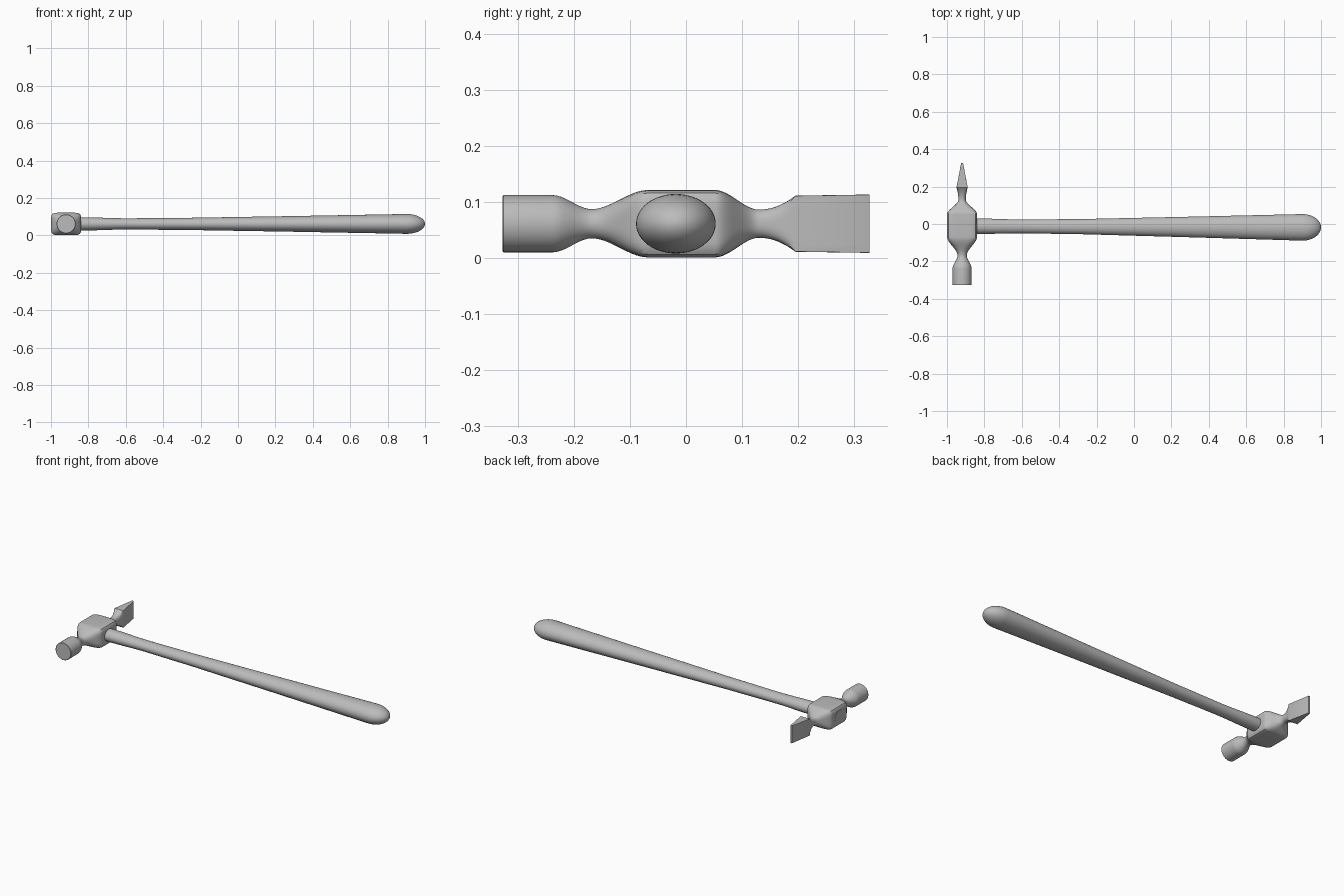
import bpy
import bmesh
from math import sin, cos, pi, radians, sqrt

cube = bpy.data.objects.get("Cube")
if cube:
    bpy.data.objects.remove(cube)

grey = bpy.data.materials.new("plain grey")
grey.use_nodes = True
grey.diffuse_color = (0.5, 0.5, 0.5, 1)
grey.node_tree.nodes["Principled BSDF"].inputs["Base Color"].default_value = (0.5, 0.5, 0.5, 1)

SIDES = 48
MID_Z = 0.061


def outline(a, b, squareness):
    """Superellipse section: squareness 0 is an ellipse, 1 is a rectangle."""
    n = 2 / max(1 - squareness, 0.02)
    points = []
    for i in range(SIDES):
        c, s = cos(2 * pi * i / SIDES), sin(2 * pi * i / SIDES)
        k = (abs(c) ** n + abs(s) ** n) ** (-1 / n)
        points.append((a * c * k, b * s * k))
    return points


def loft(name, rings):
    """Skin a list of closed rings and cap both ends."""
    bm = bmesh.new()
    loops = [[bm.verts.new(p) for p in ring] for ring in rings]
    for low, high in zip(loops, loops[1:]):
        for i in range(SIDES):
            j = (i + 1) % SIDES
            bm.faces.new((low[i], low[j], high[j], high[i]))
    bm.faces.new(loops[0][::-1])
    bm.faces.new(loops[-1])
    bmesh.ops.recalc_face_normals(bm, faces=bm.faces)
    mesh = bpy.data.meshes.new(name)
    bm.to_mesh(mesh)
    bm.free()
    mesh.materials.append(grey)
    obj = bpy.data.objects.new(name, mesh)
    bpy.context.collection.objects.link(obj)
    bpy.ops.object.select_all(action="DESELECT")
    obj.select_set(True)
    bpy.context.view_layer.objects.active = obj
    bpy.ops.object.shade_smooth_by_angle(angle=radians(32))
    return obj


def linear(t):
    return t


def ease(t):
    return t * t * (3 - 2 * t)


def flare(t):
    return t * t


def blend(stations):
    """Fill in sections between stations, each with its own easing."""
    rows = [stations[0][0]]
    for (start, _, _), (end, curve, steps) in zip(stations, stations[1:]):
        for k in range(1, steps + 1):
            t = k / steps
            e = curve(t)
            rows.append([start[0] + (end[0] - start[0]) * t]
                        + [p + (q - p) * e for p, q in zip(start[1:], end[1:])])
    return rows


# Head: y, half width, half height, squareness
head = blend([
    ((-0.327, 0.049, 0.049, 0), linear, 1),
    ((-0.325, 0.051, 0.051, 0), linear, 1),
    ((-0.238, 0.051, 0.051, 0), linear, 1),
    ((-0.168, 0.025, 0.026, 0), ease, 10),
    ((-0.068, 0.08, 0.06, 0.72), ease, 14),
    ((0.052, 0.08, 0.06, 0.72), linear, 2),
    ((0.13, 0.02, 0.025, 0.1), ease, 14),
    ((0.195, 0.03, 0.05, 0.98), flare, 10),
    ((0.327, 0.005, 0.052, 0.98), linear, 1),
])
loft("hammer_head", [[(-0.919 + u, y, MID_Z + v) for u, v in outline(a, b, q)]
                     for y, a, b, q in head])

# Handle: x, centre y, half width, half height
handle = blend([
    ((-1.0, -0.012, 0.041, 0.035), linear, 1),
    ((-0.82, -0.012, 0.041, 0.035), linear, 1),
    ((-0.6, -0.013, 0.037, 0.03), ease, 8),
    ((-0.3, -0.014, 0.04, 0.032), ease, 6),
    ((0.3, -0.016, 0.055, 0.042), linear, 6),
    ((0.9, -0.018, 0.071, 0.053), linear, 6),
])
# Rounded butt
x0, cy, a, b = handle[-1]
for k in range(1, 13):
    s = sin(k / 12 * pi / 2)
    r = max(sqrt(max(1 - s * s, 0)), 0.02)
    handle.append((x0 + 0.1 * s, cy, a * r, b * r))
loft("handle", [[(x, cy + u, MID_Z + v) for u, v in outline(a, b, 0)]
                for x, cy, a, b in handle])
